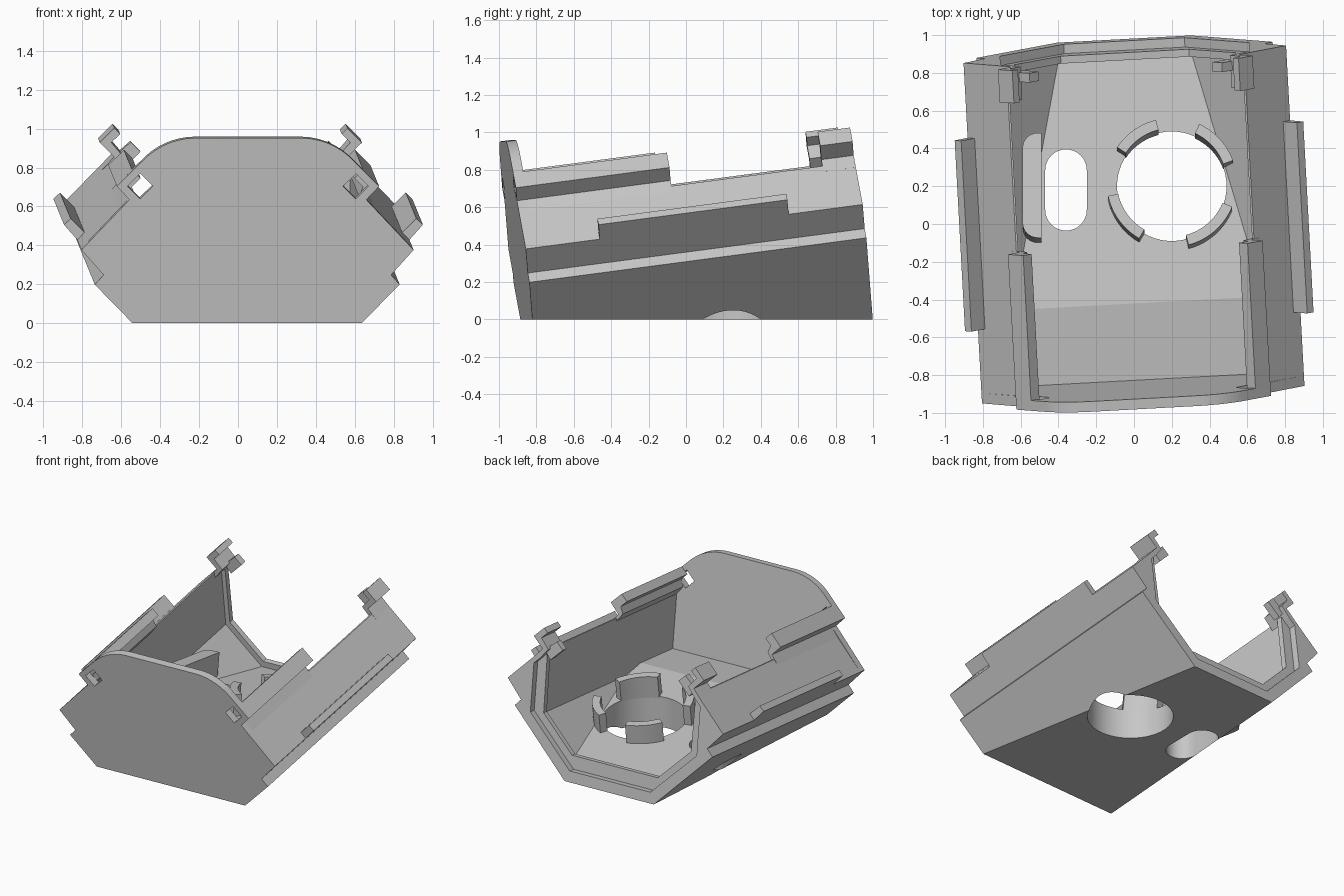
import bpy, bmesh
from math import radians, cos, sin, pi
from mathutils import Matrix, Vector

if "Cube" in bpy.data.objects:
    bpy.data.objects.remove(bpy.data.objects["Cube"], do_unlink=True)

grey = bpy.data.materials.new("plain grey")
grey.use_nodes = True
grey.diffuse_color = (0.57, 0.57, 0.57, 1)
grey.node_tree.nodes["Principled BSDF"].inputs["Base Color"].default_value = grey.diffuse_color

# Frames: the housing is turned slightly and its axis climbs to the back
TURN = Matrix.Rotation(radians(3.1), 4, 'Z')
TILT = radians(7.5)
HOUSING = TURN @ Matrix.Translation((0, -0.855, 0)) @ Matrix.Rotation(TILT, 4, 'X')
SIDEWAYS = TURN @ Matrix.Rotation(pi / 2, 4, 'Z')
UPRIGHT = Matrix.Rotation(pi / 2, 4, 'X')
LENGTH = 1.82


def prism(name, pts, start, end, frame):
    """Extrude a closed outline along the frame's y axis."""
    bm = bmesh.new()
    a, b = [[bm.verts.new(frame @ Vector((p, d, q))) for p, q in pts] for d in (start, end)]
    bm.faces.new(a)
    bm.faces.new(b[::-1])
    for i in range(len(pts)):
        j = (i + 1) % len(pts)
        bm.faces.new((a[i], b[i], b[j], a[j]))
    bmesh.ops.recalc_face_normals(bm, faces=bm.faces)
    mesh = bpy.data.meshes.new(name)
    bm.to_mesh(mesh)
    bm.free()
    mesh.materials.append(grey)
    obj = bpy.data.objects.new(name, mesh)
    bpy.context.collection.objects.link(obj)
    return obj


def mirrored(half):
    return half + [(-x, z) for x, z in reversed(half)]


def cut(obj, cutter):
    """Subtract a cutter and remove it."""
    mod = obj.modifiers.new("cut", 'BOOLEAN')
    mod.operation = 'DIFFERENCE'
    mod.solver = 'EXACT'
    mod.object = cutter
    bpy.context.view_layer.objects.active = obj
    bpy.ops.object.modifier_apply(modifier=mod.name)
    bpy.data.objects.remove(cutter, do_unlink=True)


def flatten_base(obj):
    """Trim everything under the ground plane."""
    bm = bmesh.new()
    bm.from_mesh(obj.data)
    res = bmesh.ops.bisect_plane(bm, geom=bm.verts[:] + bm.edges[:] + bm.faces[:],
                                 plane_co=(0, 0, 0), plane_no=(0, 0, 1), clear_inner=True)
    edges = [e for e in res["geom_cut"] if isinstance(e, bmesh.types.BMEdge)]
    bmesh.ops.holes_fill(bm, edges=edges)
    bmesh.ops.recalc_face_normals(bm, faces=bm.faces)
    bm.to_mesh(obj.data)
    bm.free()


def arc(r, a0, a1, n, cx=0, cy=0):
    return [(cx + r * cos(radians(a0 + (a1 - a0) * i / n)),
             cy + r * sin(radians(a0 + (a1 - a0) * i / n))) for i in range(n + 1)]


def pill(r, straight):
    return arc(r, 0, 180, 16, 0, straight) + arc(r, 180, 360, 16, 0, -straight)


# Main shell: stepped outer section, upright inner walls and a ridged floor
lower = [(0.295, -0.30), (0.785, 0.20), (0.74, 0.25), (0.855, 0.38)]
shell = prism("housing_shell", mirrored(lower + [(0.63, 0.61)]), 0, LENGTH, HOUSING)
flatten_base(shell)
cavity = prism("cavity", mirrored([(0.165, -0.30), (0.62, 0.155), (0.62, 0.75)]),
               0.055, LENGTH + 0.2, HOUSING)
floor = [(1.3, 0.07), (-0.42, 0.26), (-1.3, 0.14), (-1.3, -1), (1.3, -1)]
cut(cavity, prism("floor_cutter", floor, -2, 2, SIDEWAYS))
cut(shell, cavity)

# Rebate around the open back end, with a raised rim in front of it
rebate = [(0.32, -0.16), (0.66, 0.18), (0.66, 0.53), (0.62, 0.57), (0.62, 0.75)]
cut(shell, prism("rebate_cutter", mirrored(rebate), LENGTH - 0.05, LENGTH + 0.2, HOUSING))
rim = [(0.32, -0.16), (0.64, 0.16), (0.64, 0.56), (0.59, 0.60), (0.585, 0.18), (0.34, -0.065)]
prism("back_rim", mirrored(rim), LENGTH - 0.09, LENGTH - 0.05, HOUSING)

# Round opening and slot through the floor
ROUND_AT = Matrix.Translation((0.2, 0.2, 0))
SLOT_AT = Matrix.Translation((-0.36, 0.18, 0))
LEAN = Matrix.Translation((0, 0, 0.19)) @ Matrix.Rotation(-TILT, 4, 'X')
cut(shell, prism("round_cutter", arc(0.29, 0, 354, 59), -1, 1, ROUND_AT @ UPRIGHT))
cut(shell, prism("slot_cutter", pill(0.11, 0.105), -1, 1, SLOT_AT @ UPRIGHT))

# Curved retaining tabs round the opening and a rounded wall beside the slot
for i, (a0, a1) in enumerate([(20, 65), (104, 147), (192, 240), (285, 338)]):
    outline = arc(0.29, a0, a1, 10) + arc(0.345, a1, a0, 10)
    outline = [(x, -y) for x, y in outline]
    prism(f"retaining_tab_{i + 1}", outline, -0.06, 0.15, ROUND_AT @ LEAN @ UPRIGHT)
guard = [(0.0, 0.28), (0.0, -0.28)] + arc(0.08, 270, 180, 8, -0.02, -0.2) \
    + arc(0.08, 180, 90, 8, -0.02, 0.2)
GUARD_AT = Matrix.Translation((-0.49, 0.18, 0))
prism("slot_guard", guard, -0.06, 0.19, GUARD_AT @ LEAN @ UPRIGHT)

# Front plate with a rounded top and two square holes
plate_half = lower + [(0.61, 0.64), (0.675, 0.71)] + arc(0.374, 45, 90, 12, 0.27, 0.586)
plate = prism("front_plate", mirrored(plate_half), 0, 0.055, HOUSING)
flatten_base(plate)
for s in (1, -1):
    diamond = arc(0.065, 0, 270, 3, s * 0.555, 0.71)
    cut(plate, prism("hole_cutter", diamond, -0.1, 0.2, HOUSING))

# Side rails, flaps and back clips, mirrored left and right
rail = [(0.66, 0.58), (0.61, 0.64), (0.675, 0.71), (0.595, 0.79), (0.55, 0.745),
        (0.595, 0.70), (0.575, 0.65), (0.62, 0.59)]
flap = [(0.84, 0.363), (0.924, 0.458), (0.89, 0.49), (0.80, 0.40)]
clip = [(0.66, 0.58), (0.60, 0.645), (0.675, 0.72), (0.60, 0.795), (0.57, 0.765),
        (0.615, 0.72), (0.555, 0.65), (0.62, 0.57)]
peg = [(0.60, 0.63), (0.51, 0.71), (0.46, 0.66), (0.55, 0.57)]
for side, s in (("left", 1), ("right", -1)):
    for part, pts, a, b in (("top_rail", rail, 0.05, 0.83), ("side_flap", flap, 0.40, 1.42),
                            ("back_clip", clip, 1.645, LENGTH), ("clip_peg", peg, 1.74, 1.79)):
        prism(f"{side}_{part}", [(s * x, z) for x, z in pts], a, b, HOUSING)

# Smooth the curved walls and keep the edges sharp
for obj in bpy.context.scene.objects:
    obj.select_set(obj.type == 'MESH')
bpy.ops.object.shade_smooth_by_angle(angle=radians(13))
